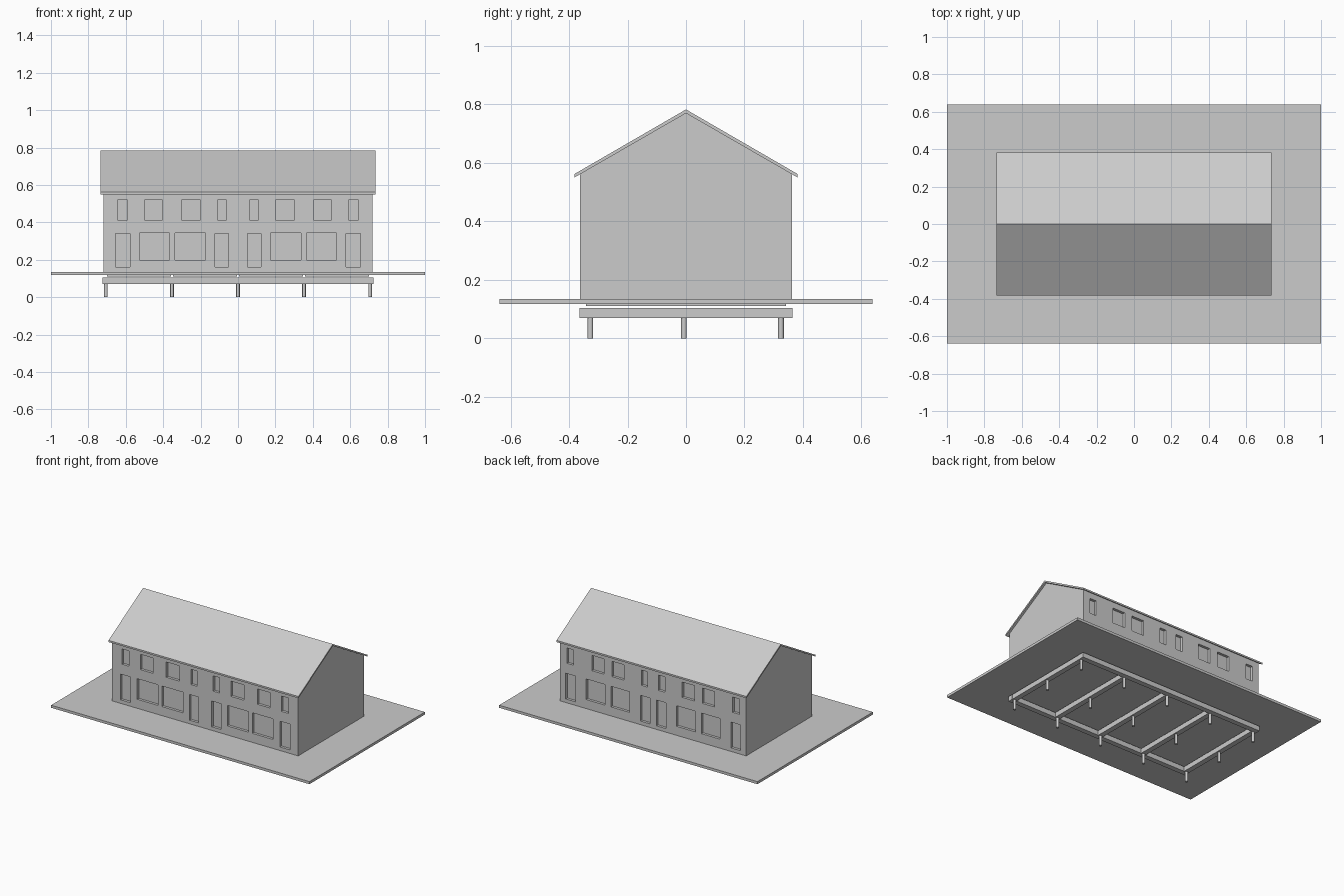
import bpy, bmesh
from mathutils import Matrix, Vector

if "Cube" in bpy.data.objects:
    bpy.data.objects.remove(bpy.data.objects["Cube"])


def make_object(name, bm):
    bmesh.ops.recalc_face_normals(bm, faces=bm.faces)
    mesh = bpy.data.meshes.new(name)
    bm.to_mesh(mesh)
    bm.free()
    obj = bpy.data.objects.new(name, mesh)
    bpy.context.collection.objects.link(obj)
    return obj


def add_box(bm, x0, x1, y0, y1, z0, z1):
    centre = Vector((x0 + x1, y0 + y1, z0 + z1)) / 2
    size = Matrix.Diagonal((x1 - x0, y1 - y0, z1 - z0, 1))
    bmesh.ops.create_cube(bm, size=1, matrix=Matrix.Translation(centre) @ size)


def boxes(name, *items):
    bm = bmesh.new()
    for item in items:
        add_box(bm, *item)
    return make_object(name, bm)


def extrude_x(name, profile, half):
    """Extrude a (y, z) outline along x from -half to half."""
    bm = bmesh.new()
    face = bm.faces.new([bm.verts.new((-half, y, z)) for y, z in profile])
    ext = bmesh.ops.extrude_face_region(bm, geom=[face])
    moved = [g for g in ext["geom"] if isinstance(g, bmesh.types.BMVert)]
    bmesh.ops.translate(bm, verts=moved, vec=(2 * half, 0, 0))
    return make_object(name, bm)


# Round piles, three rows of five
PILE_X = [-0.706, -0.353, 0, 0.353, 0.706]
bm = bmesh.new()
for x in PILE_X:
    for y in (-0.327, -0.007, 0.325):
        bmesh.ops.create_cone(bm, cap_ends=True, segments=16, radius1=0.0095,
                              radius2=0.0095, depth=0.07,
                              matrix=Matrix.Translation((x, y, 0.035)))
piles = make_object("piles", bm)
for p in piles.data.polygons:
    p.use_smooth = abs(p.normal.z) < 0.5

# Ground beams: two long edge beams and five cross beams
B = 0.018
boxes("long_beams",
      (-0.725, 0.725, -0.365, -0.329, 0.07, 0.104),
      (-0.725, 0.725, 0.329, 0.365, 0.07, 0.104))
boxes("cross_beams",
      *[(x - B, x + B, -0.329, 0.329, 0.07, 0.104) for x in PILE_X])

# Floor panels between the beam lines, then the ground slab
boxes("floor_panels",
      *[(a + 0.005, b - 0.005, -0.342, 0.342, 0.11, 0.118)
        for a, b in zip(PILE_X, PILE_X[1:])])
boxes("ground_slab", (-1, 1, -0.638, 0.638, 0.117, 0.135))

# House body with gable ends
house = extrude_x("house_walls", [(-0.363, 0.134), (0.363, 0.134), (0.363, 0.561),
                                  (0, 0.771), (-0.363, 0.561)], 0.72)

# Gable roof sheet
extrude_x("roof", [(-0.382, 0.55), (-0.382, 0.562), (0, 0.783), (0.382, 0.562),
                   (0.382, 0.55), (0, 0.77)], 0.735)

# Openings: centre x (mirrored), width, bottom, top
FRONT = [(0.618, 0.054, 0.412, 0.519), (0.452, 0.097, 0.412, 0.519),
         (0.251, 0.102, 0.412, 0.519), (0.086, 0.048, 0.412, 0.519),
         (0.446, 0.161, 0.198, 0.342), (0.254, 0.163, 0.198, 0.342),
         (0.617, 0.077, 0.160, 0.340), (0.086, 0.072, 0.160, 0.340)]
BACK = [(0.642, 0.052, 0.412, 0.519), (0.428, 0.095, 0.412, 0.519),
        (0.272, 0.095, 0.412, 0.519), (0.067, 0.050, 0.412, 0.519),
        (0.446, 0.145, 0.198, 0.342), (0.254, 0.145, 0.198, 0.342),
        (0.640, 0.074, 0.160, 0.340), (0.063, 0.074, 0.160, 0.340)]
cuts = []
for side, openings in ((-1, FRONT), (1, BACK)):
    y0, y1 = sorted((side * 0.345, side * 0.4))
    for cx, w, z0, z1 in openings:
        for m in (-1, 1):
            cuts.append((m * cx - w / 2, m * cx + w / 2, y0, y1, z0, z1))
cutter = boxes("opening_cutter", *cuts)
cutter.hide_render = True

# Recess the windows and doors into the walls
mod = house.modifiers.new("openings", 'BOOLEAN')
mod.operation = 'DIFFERENCE'
mod.solver = 'EXACT'
mod.object = cutter
deps = bpy.context.evaluated_depsgraph_get()
result = bpy.data.meshes.new_from_object(house.evaluated_get(deps))
house.modifiers.clear()
house.data = result
bpy.data.objects.remove(cutter)
